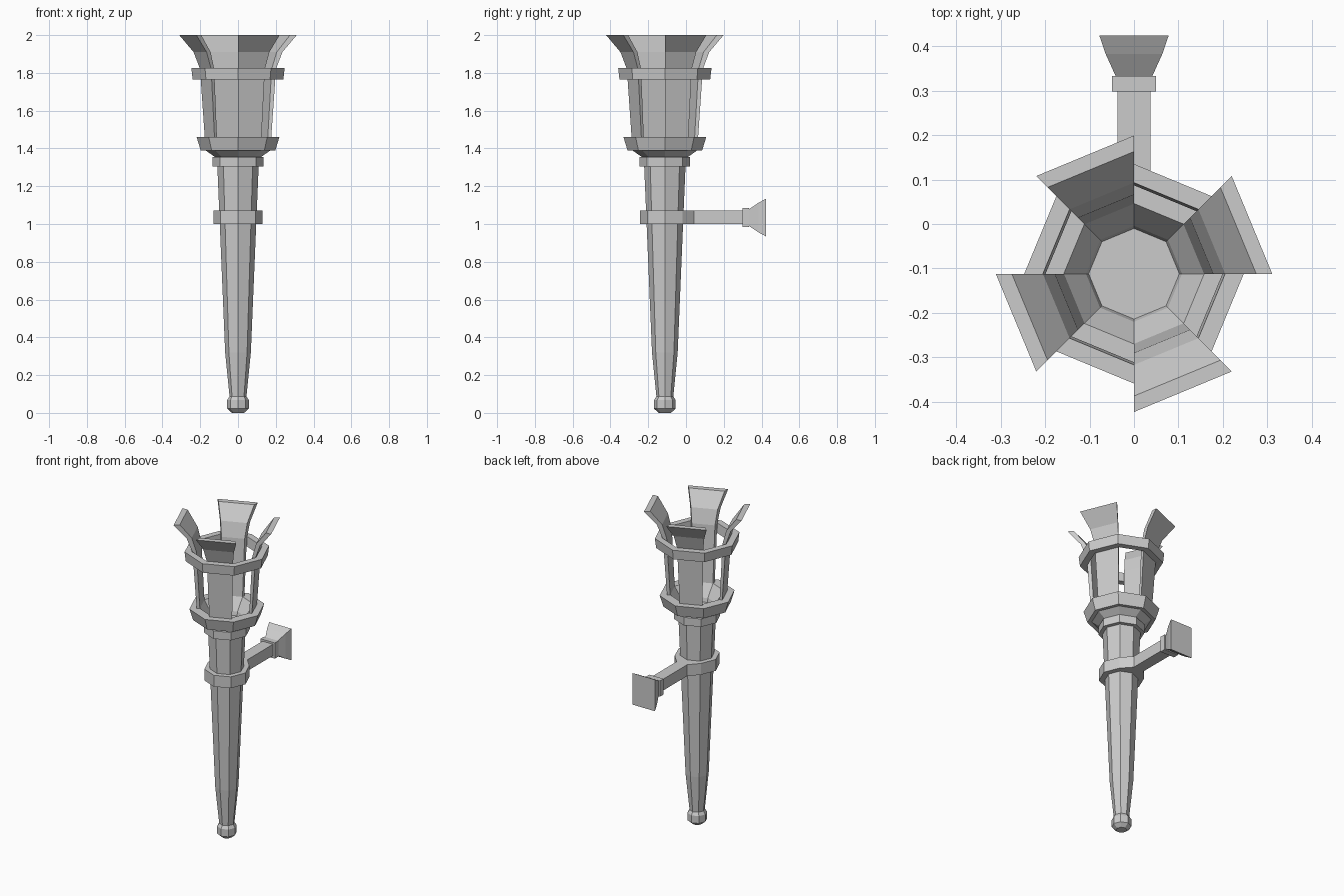
import bpy, bmesh, math

if "Cube" in bpy.data.objects:
    bpy.data.objects.remove(bpy.data.objects["Cube"])

CY = -0.112  # the torch axis sits forward of the wall plate


def finish(bm, name):
    bmesh.ops.recalc_face_normals(bm, faces=bm.faces)
    mesh = bpy.data.meshes.new(name)
    bm.to_mesh(mesh)
    bm.free()
    obj = bpy.data.objects.new(name, mesh)
    bpy.context.collection.objects.link(obj)
    return obj


def polar(r, step):
    a = math.radians(45 * step)
    return (r * math.cos(a), CY + r * math.sin(a))


def loft(name, loops, closed=False):
    """Join point loops in order; cap the ends, or close into a tube."""
    bm = bmesh.new()
    rows = [[bm.verts.new(p) for p in loop] for loop in loops]
    n = len(rows[0])
    pairs = list(zip(rows, rows[1:])) + ([(rows[-1], rows[0])] if closed else [])
    for a, b in pairs:
        for i in range(n):
            j = (i + 1) % n
            bm.faces.new((a[i], a[j], b[j], b[i]))
    if not closed:
        bm.faces.new(rows[0])
        bm.faces.new(rows[-1])
    return finish(bm, name)


def turned(name, profile, closed=False):
    """Eight-sided lathe from (radius, z) points."""
    return loft(name, [[(*polar(r, k), z) for k in range(8)] for r, z in profile], closed)


def block(name, sections):
    """Rectangular sections (y, half width, half height) along y."""
    zc = 1.034
    return loft(name, [[(-w, y, zc - h), (w, y, zc - h), (w, y, zc + h), (-w, y, zc + h)]
                       for y, w, h in sections])


# Handle: end knob, tapered shaft and collar
turned("end_knob", [(0.032, 0), (0.057, 0.022), (0.057, 0.068), (0.044, 0.088)])
turned("shaft", [(0.044, 0.08), (0.068, 0.32), (0.11, 1.32)])
turned("collar", [(0.134, 1.305), (0.134, 1.355), (0.108, 1.355), (0.108, 1.305)], True)

# Shallow cup with flared rim and recessed floor
turned("cup", [(0.10, 1.335), (0.118, 1.352), (0.172, 1.39), (0.197, 1.388), (0.219, 1.46),
               (0.158, 1.46), (0.108, 1.385), (0.102, 1.36)])

# Upper hoop
turned("upper_hoop", [(0.24, 1.765), (0.247, 1.825), (0.205, 1.825), (0.199, 1.765)], True)

# Four flared blades, on every second side of the octagon
blade = [(0.174, 1.43), (0.201, 1.82), (0.235, 1.91), (0.311, 2.0),
         (0.275, 2.0), (0.205, 1.91), (0.178, 1.82), (0.156, 1.43)]
for k in range(4):
    loft(f"blade_{k + 1}", [[(*polar(r, 2 * k + s), z) for r, z in blade] for s in (0, 1)])

# Clamp ring drawn out into the bracket arm
outline = [polar(0.131, k) for k in (3, 4, 5, 6, 7, 8, 9)]
outline += [(0.037, 0.042), (0.037, 0.31), (-0.037, 0.31), (-0.037, 0.042)]
loft("clamp_and_arm", [[(x, y, z) for x, y in outline] for z in (1.0, 1.072)])

# Wall end: square collar and flared wall plate
block("arm_collar", [(0.298, 0.05, 0.05), (0.333, 0.05, 0.05)])
block("wall_plate", [(0.33, 0.04, 0.042), (0.383, 0.064, 0.078), (0.424, 0.078, 0.1)])
